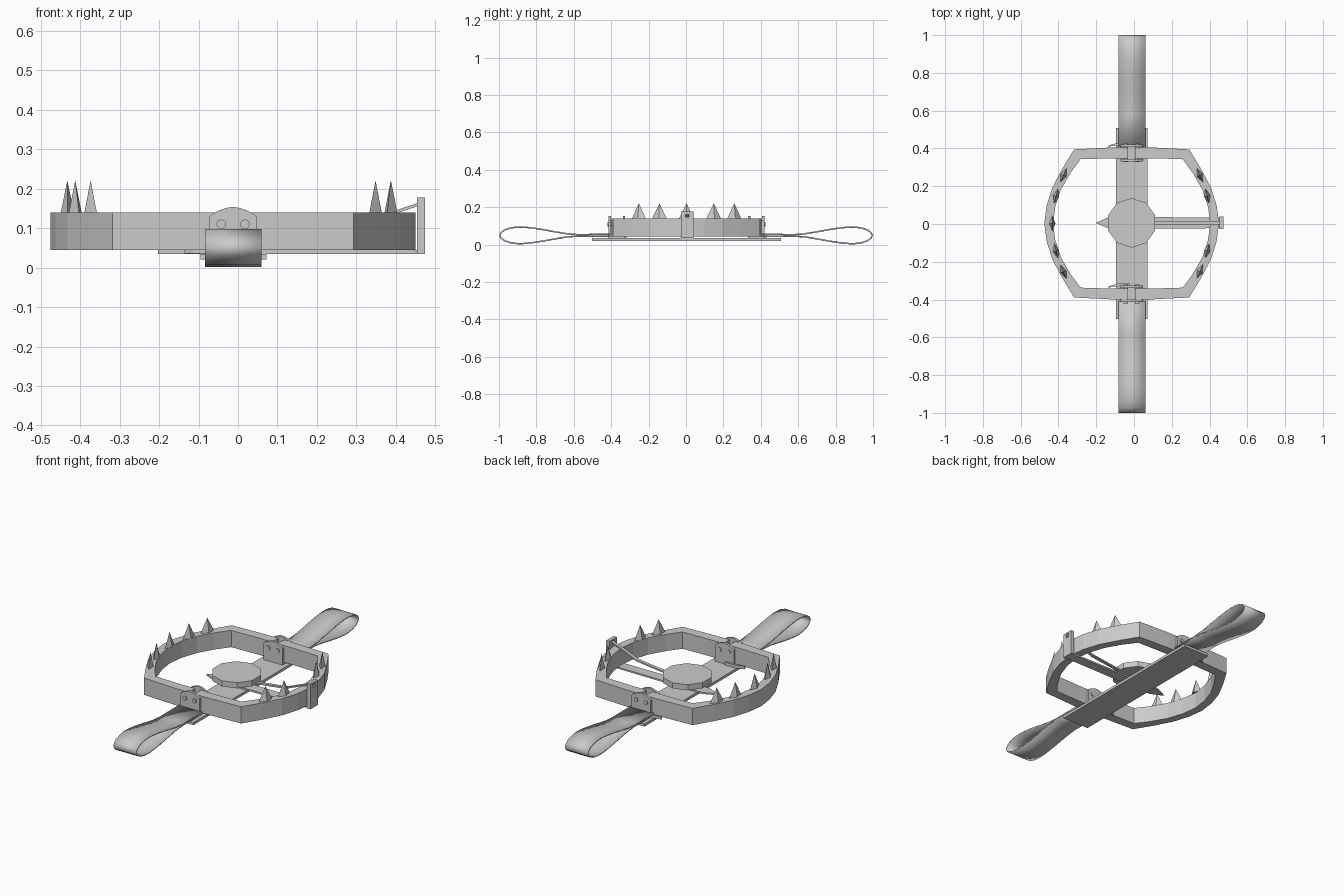
import bpy, bmesh, math
from mathutils import Vector, Matrix

if "Cube" in bpy.data.objects:
    bpy.data.objects.remove(bpy.data.objects["Cube"])

CX, CY = -0.0125, 0.003  # centre of the jaws


def make(name, verts, faces):
    me = bpy.data.meshes.new(name)
    bm = bmesh.new()
    vs = [bm.verts.new(v) for v in verts]
    for f in faces:
        bm.faces.new([vs[i] for i in f])
    bmesh.ops.recalc_face_normals(bm, faces=bm.faces)
    bm.to_mesh(me)
    bm.free()
    ob = bpy.data.objects.new(name, me)
    bpy.context.collection.objects.link(ob)
    return ob


def prism(name, outline, depth, place):
    """Extrude a 2D outline between two depths; place maps (a, b, d) to xyz."""
    n = len(outline)
    verts = [place(a, b, d) for d in depth for a, b in outline]
    sides = [(i, (i + 1) % n, n + (i + 1) % n, n + i) for i in range(n)]
    return make(name, verts, [tuple(range(n)), tuple(range(n, 2 * n))] + sides)


def flat(a, b, d):
    return (a, b, d)


def upright(a, b, d):
    return (a, d, b)


def box(name, x, y, z):
    return prism(name, [(x[0], y[0]), (x[1], y[0]), (x[1], y[1]), (x[0], y[1])], z, flat)


def ngon(cx, cy, r, n, turn=0.0):
    return [(cx + r * math.cos(turn + 2 * math.pi * i / n),
             cy + r * math.sin(turn + 2 * math.pi * i / n)) for i in range(n)]


# base plate
box("base_plate", (-0.095, 0.072), (-0.503, 0.507), (0.02, 0.035))

# jaws: half outlines mirrored front to back
outer = [(0.018, 0.402), (0.11, 0.402), (0.305, 0.392), (0.367, 0.29),
         (0.42, 0.19), (0.45, 0.095), (0.4625, 0)]
inner = [(0.018, 0.345), (0.11, 0.345), (0.27, 0.34), (0.322, 0.27),
         (0.374, 0.18), (0.404, 0.09), (0.416, 0)]


def whole(half):
    return half + [(x, -y) for x, y in reversed(half[:-1])]


for side, s in (("left", -1), ("right", 1)):
    o, i = whole(outer), whole(inner)
    n = len(o)
    verts = [(CX + s * x, CY + y, z) for z in (0.045, 0.14) for p in (o, i) for x, y in p]
    faces = [(0, n, 3 * n, 2 * n), (n - 1, 2 * n - 1, 4 * n - 1, 3 * n - 1)]
    for k in range(n - 1):
        for a, b in ((0, n), (n, 3 * n), (3 * n, 2 * n), (2 * n, 0)):
            faces.append((a + k, a + k + 1, b + k + 1, b + k))
    make(side + "_jaw", verts, faces)

# teeth: diamond spikes lying along the jaw, five left and four right
spots = [(0.361, 0.255, 0.40), (0.4, 0.145, 0.24)]
for side, s in (("left", -1), ("right", 1)):
    teeth = [(x, f * y, f * t) for x, y, t in spots for f in (1, -1)]
    if s < 0:
        teeth.append((0.42, 0, 0))
    for k, (x, y, t) in enumerate(teeth):
        rot = Matrix.Rotation(s * t, 3, 'Z')
        base = [rot @ Vector(p) for p in ((0, -0.041, 0), (0.017, 0, 0), (0, 0.041, 0), (-0.017, 0, 0))]
        pos = Vector((CX + s * x, CY + y, 0.138))
        make(f"{side}_tooth_{k}", [pos + b for b in base] + [pos + Vector((0, 0, 0.083))],
             [(0, 1, 2, 3), (0, 1, 4), (1, 2, 4), (2, 3, 4), (3, 0, 4)])

# hinge brackets: pairs of arched plates with rivets, floor and pins
arch = [(0.06, 0.035), (0.06, 0.128), (0.052, 0.136), (0.035, 0.145), (0.018, 0.151), (0, 0.154)]
arch = arch + [(-x, z) for x, z in reversed(arch[:-1])]
arch = [(CX + x, z) for x, z in arch]
for end, s in (("front", -1), ("back", 1)):
    for part, y0, y1 in (("outer", 0.404, 0.417), ("inner", 0.329, 0.341)):
        prism(f"{end}_{part}_bracket", arch, (CY + s * y0, CY + s * y1), upright)
    box(end + "_bracket_floor", (CX - 0.06, CX + 0.06),
        sorted((CY + s * 0.329, CY + s * 0.417)), (0.035, 0.044))
    for x in (-0.03, 0.03):
        prism(f"{end}_rivet", ngon(CX + x, 0.11, 0.012, 12),
              (CY + s * 0.324, CY + s * 0.423), upright)
    # latch tab beside the bracket
    y = CY + (0.417 if s > 0 else -0.329)
    prism(end + "_latch_tab", [(-0.135, y - 0.013), (-0.115, y - 0.006), (-0.02, y),
                               (-0.02, y + 0.01), (-0.085, y + 0.01), (-0.135, y - 0.004)],
          (0.036, 0.052), flat)

# leaf springs: looped ribbons
loop = [(0.41, 0.005), (0.58, 0.004), (0.64, 0.009), (0.70, 0.019), (0.76, 0.03), (0.82, 0.039),
        (0.87, 0.044), (0.905, 0.044), (0.94, 0.039), (0.97, 0.029), (0.988, 0.016), (0.996, 0)]
path = [(y, 0.05 + h) for y, h in loop] + [(y, 0.05 - h) for y, h in reversed(loop[:-1])]
for end, s in (("front", -1), ("back", 1)):
    n = len(path)
    verts = [(x, s * y, z) for x in (-0.083, 0.06) for y, z in path]
    ob = make(end + "_spring", verts, [(k, k + 1, n + k + 1, n + k) for k in range(n - 1)])
    mod = ob.modifiers.new("thickness", 'SOLIDIFY')
    mod.thickness = 0.008
    mod.offset = 0
    for p in ob.data.polygons:
        p.use_smooth = True

# trigger: pointed arm, stalk and ten-sided pan
ay = 0.006
prism("trigger_arm", [(-0.203, ay), (-0.13, ay - 0.032), (0.455, ay - 0.028),
                      (0.455, ay + 0.028), (-0.13, ay + 0.032)], (0.035, 0.044), flat)
prism("pan_stalk", ngon(CX, ay, 0.035, 8), (0.04, 0.08), flat)
prism("trigger_pan", ngon(CX, ay, 0.131, 10, math.pi / 10), (0.073, 0.105), flat)

# latch post: frame around a slot
box("post_lower", (0.453, 0.4735), (ay - 0.033, ay + 0.033), (0.035, 0.148))
box("post_top", (0.453, 0.4735), (ay - 0.033, ay + 0.033), (0.17, 0.178))
for y in (-0.033, 0.01):
    box("post_side", (0.453, 0.4735), (ay + y, ay + y + 0.023), (0.148, 0.17))

# latch rod from the post over the jaw down to the pan
line = [(0.468, 0.168), (0.40, 0.145), (0.30, 0.104), (0.10, 0.08)]
rod = line + [(x, z - 0.008) for x, z in reversed(line)]
prism("latch_rod", rod, (ay - 0.009, ay + 0.009), upright)
